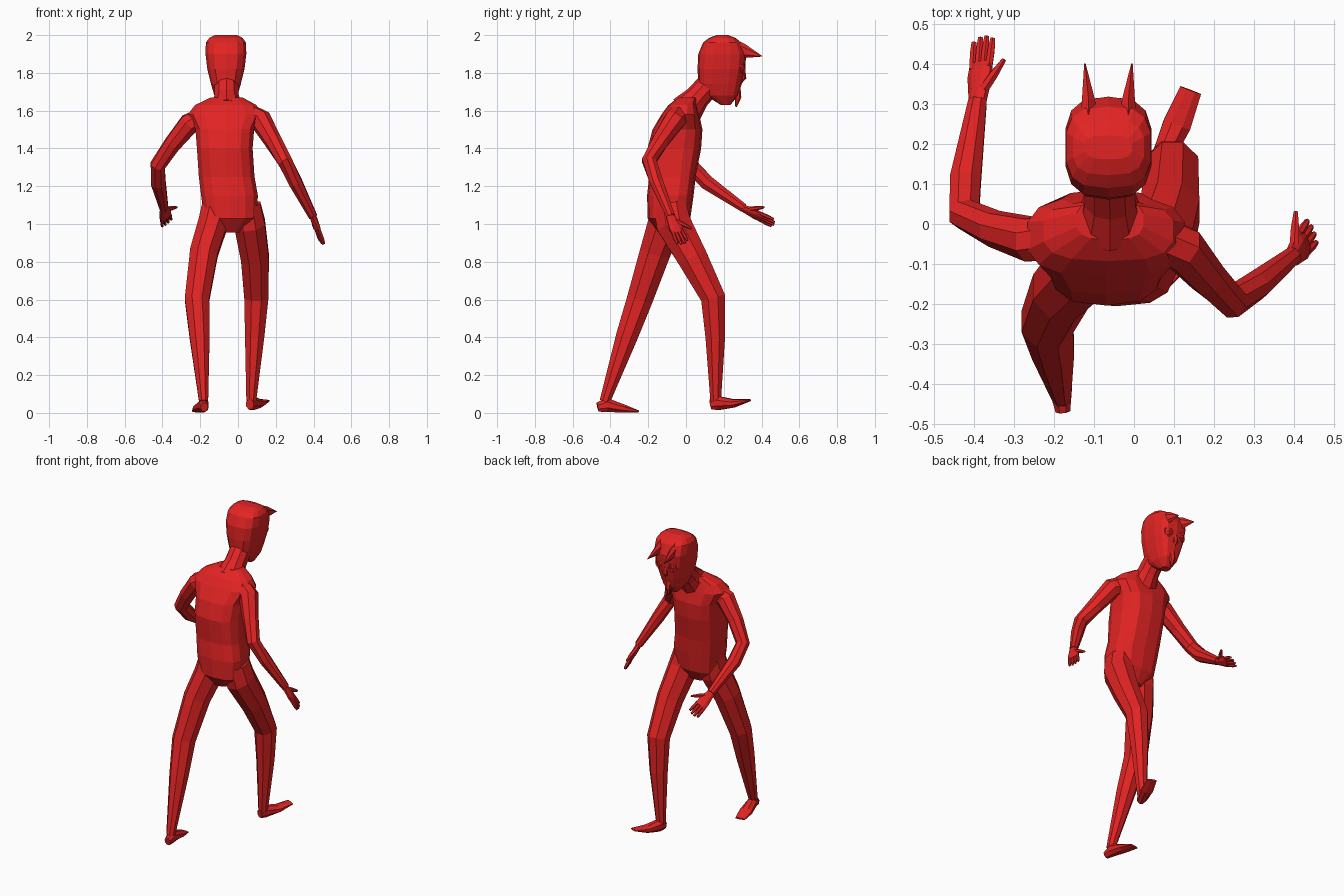
import bpy, bmesh, math
from mathutils import Vector

red = bpy.data.materials.new("red")
red.diffuse_color = (0.76, 0.017, 0.017, 1)


def loft(name, rings, sides=8, flat=False, power=1.0):
    """Skin a tube through rings (x, y, z, half width, half depth)."""
    bm = bmesh.new()
    pts = [Vector(r[:3]) for r in rings]
    loops = []
    for i, r in enumerate(rings):
        t = pts[min(i + 1, len(pts) - 1)] - pts[max(i - 1, 0)]
        t = Vector((0, 0, 1)) if flat else t.normalized()
        u = (Vector((1, 0, 0)) - t * t.x).normalized()
        v = t.cross(u)
        loop = []
        for k in range(sides):
            a = 2 * math.pi * (k + 0.5) / sides
            c, s = math.cos(a), math.sin(a)
            c = math.copysign(abs(c) ** power, c)
            s = math.copysign(abs(s) ** power, s)
            loop.append(bm.verts.new(pts[i] + u * c * r[3] + v * s * r[4]))
        loops.append(loop)
    for a, b in zip(loops, loops[1:]):
        for k in range(sides):
            j = (k + 1) % sides
            bm.faces.new((a[k], a[j], b[j], b[k]))
    bm.faces.new(loops[0][::-1])
    bm.faces.new(loops[-1])
    bmesh.ops.recalc_face_normals(bm, faces=bm.faces)
    me = bpy.data.meshes.new(name)
    bm.to_mesh(me)
    bm.free()
    me.materials.append(red)
    ob = bpy.data.objects.new(name, me)
    bpy.context.collection.objects.link(ob)
    return ob


def limb(name, rings, sides=8):
    return loft(name, [(*r, r[3]) for r in rings], sides)


def hand(side, wrist, tip, spread, thumb):
    """Flat palm, four fingers fanned along spread, and a thumb."""
    w, t, s = Vector(wrist), Vector(tip), Vector(spread).normalized()
    d = t - w
    n = d.cross(s).normalized()
    palm = loft(side + "_palm", [(0, 0, 0, 0.024, 0.018), (0, 0, 0.4, 0.038, 0.016),
                                 (0, 0, 0.6, 0.036, 0.011)], 8, True)
    for v in palm.data.vertices:
        x, y, z = v.co
        v.co = w + d * z + s * x + n * y
    for k in range(4):
        o = k - 1.5
        a = w + d * 0.52 + s * o * 0.017
        b = t + s * o * 0.02 - d * (0.05 * abs(o))
        limb(f"{side}_finger_{k + 1}", [(*a, 0.010), (*a.lerp(b, 0.6), 0.010), (*b, 0.007)], 6)
    a, b = w + d * 0.1, Vector(thumb)
    limb(side + "_thumb", [(*a, 0.014), (*a.lerp(b, 0.6), 0.012), (*b, 0.006)], 6)


# Torso leaning forward, widening into the shoulders
loft("torso", [
    (-0.045, -0.085, 0.955, 0.055, 0.06), (-0.04, -0.09, 1.03, 0.14, 0.113),
    (-0.045, -0.083, 1.15, 0.153, 0.123), (-0.06, -0.072, 1.25, 0.15, 0.123),
    (-0.07, -0.062, 1.4, 0.15, 0.142), (-0.07, -0.045, 1.5, 0.158, 0.132),
    (-0.07, -0.03, 1.58, 0.2, 0.1), (-0.065, -0.018, 1.63, 0.165, 0.075),
    (-0.06, 0.01, 1.67, 0.085, 0.05)], 14, True, 0.7)

# Neck and head
limb("neck", [(-0.06, 0.0, 1.6, 0.09), (-0.06, 0.06, 1.67, 0.067), (-0.062, 0.14, 1.76, 0.064)], 10)
HX = -0.064
loft("head", [
    (HX, 0.21, 1.63, 0.028, 0.025), (HX, 0.19, 1.68, 0.062, 0.085),
    (HX, 0.18, 1.74, 0.08, 0.115), (HX, 0.187, 1.82, 0.1, 0.126),
    (HX, 0.192, 1.9, 0.11, 0.127), (HX, 0.192, 1.96, 0.108, 0.102),
    (HX, 0.192, 1.985, 0.09, 0.07), (HX, 0.192, 2.0, 0.06, 0.03)], 14, True, 0.68)

# Face: nose, goatee, and on each side a horn, eye ring and eyeball
limb("nose", [(HX, 0.302, 1.83, 0.01), (HX, 0.302, 1.775, 0.018), (HX, 0.285, 1.745, 0.008)], 6)
limb("goatee", [(HX, 0.265, 1.74, 0.022), (HX, 0.275, 1.67, 0.018), (HX, 0.265, 1.62, 0.004)], 6)
for s, side in ((-1, "left"), (1, "right")):
    x = HX + s * 0.05
    loft(side + "_horn", [(x, 0.26, 1.925, 0.024, 0.05), (x, 0.305, 1.915, 0.019, 0.038),
                          (x + s * 0.009, 0.402, 1.888, 0.002, 0.002)], 6)
    bpy.ops.mesh.primitive_torus_add(major_segments=10, minor_segments=4, major_radius=0.026,
                                     minor_radius=0.006, location=(HX + s * 0.052, 0.3, 1.825),
                                     rotation=(math.pi / 2, 0, -s * 0.4))
    ring = bpy.context.object
    ring.name = side + "_eye_ring"
    bpy.ops.mesh.primitive_uv_sphere_add(segments=8, ring_count=6, radius=0.015,
                                         location=(HX + s * 0.05, 0.296, 1.825))
    eye = bpy.context.object
    eye.name = side + "_eye"
    for ob in (ring, eye):
        ob.data.materials.append(red)

# Arms: shoulder, upper arm, elbow, forearm, wrist
limb("left_arm", [(-0.18, -0.035, 1.565, 0.06), (-0.26, -0.038, 1.53, 0.058),
                  (-0.35, -0.012, 1.42, 0.047), (-0.425, 0.025, 1.31, 0.042),
                  (-0.422, 0.11, 1.22, 0.042), (-0.392, 0.305, 1.085, 0.025)])
limb("right_arm", [(0.05, -0.035, 1.58, 0.06), (0.12, -0.06, 1.55, 0.06),
                   (0.185, -0.135, 1.44, 0.048), (0.247, -0.195, 1.335, 0.042),
                   (0.305, -0.155, 1.22, 0.038), (0.397, -0.08, 1.04, 0.024)])
hand("left", (-0.392, 0.30, 1.085), (-0.376, 0.472, 1.0), (1, 0.22, 0.75), (-0.325, 0.412, 1.088))
hand("right", (0.395, -0.085, 1.045), (0.449, -0.014, 0.892), (-0.35, 0.85, 0.25), (0.405, 0.03, 0.975))

# Striding legs: hip, thigh, knee, calf, ankle (deeper than wide)
loft("left_leg", [(-0.115, -0.09, 1.1, 0.08, 0.095), (-0.133, -0.11, 1.0, 0.084, 0.1),
                  (-0.18, -0.163, 0.85, 0.08, 0.088), (-0.217, -0.245, 0.6, 0.07, 0.074),
                  (-0.203, -0.315, 0.4, 0.057, 0.062), (-0.182, -0.43, 0.06, 0.026, 0.03)])
loft("right_leg", [(0.045, -0.085, 1.1, 0.08, 0.095), (0.062, -0.065, 1.0, 0.088, 0.1),
                   (0.09, 0.035, 0.82, 0.08, 0.086), (0.097, 0.143, 0.61, 0.069, 0.07),
                   (0.088, 0.155, 0.4, 0.055, 0.056), (0.07, 0.157, 0.06, 0.028, 0.03)])

# Feet, heel to toe
loft("left_foot", [(-0.178, -0.468, 0.03, 0.02, 0.026), (-0.183, -0.42, 0.042, 0.03, 0.04),
                   (-0.2, -0.33, 0.023, 0.042, 0.023), (-0.212, -0.253, 0.008, 0.034, 0.006)])
loft("right_foot", [(0.063, 0.132, 0.045, 0.022, 0.028), (0.073, 0.17, 0.052, 0.03, 0.04),
                    (0.108, 0.25, 0.05, 0.038, 0.024), (0.142, 0.335, 0.066, 0.03, 0.006)])
